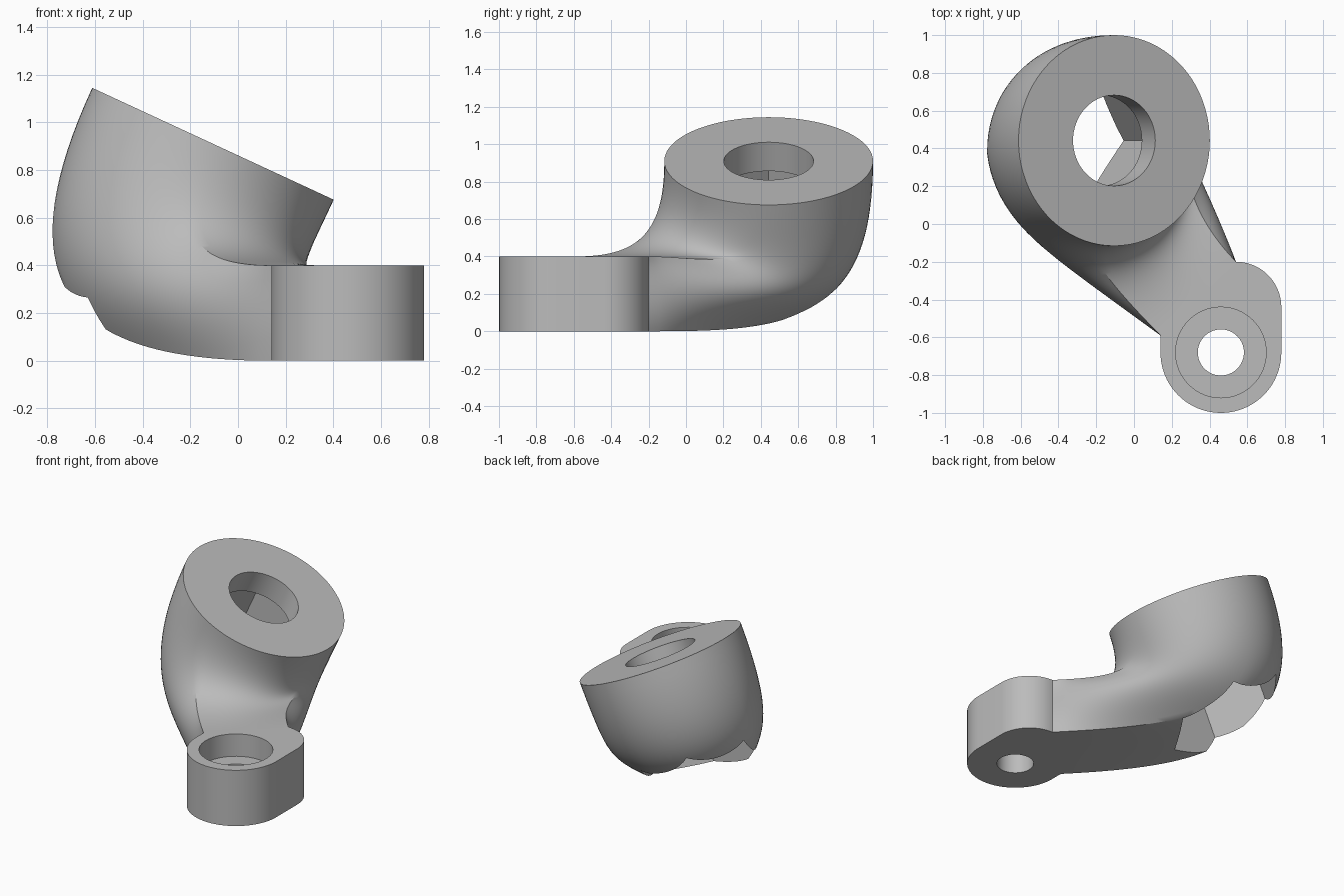
import bpy, bmesh, math
from mathutils import Vector, Matrix

cube = bpy.data.objects.get("Cube")
if cube:
    bpy.data.objects.remove(cube, do_unlink=True)

grey = bpy.data.materials.new("plain grey")
grey.use_nodes = True
grey.diffuse_color = (0.5, 0.5, 0.5, 1)
grey.node_tree.nodes["Principled BSDF"].inputs["Base Color"].default_value = grey.diffuse_color

HEIGHT = 0.4
RING_CENTRE = Vector((-0.105, 0.442, 0.91))
RING_RADIUS = 0.558
TILT = math.atan2(0.47, 1.015)
AXIS = Vector((math.sin(TILT), 0, math.cos(TILT)))
ACROSS = Vector((math.cos(TILT), 0, -math.sin(TILT)))
LEFT_EDGE, RIGHT_EDGE = Vector((0.14, -0.59, 0)), Vector((0.54, -0.2, 0))


def finish(name, bm):
    bmesh.ops.recalc_face_normals(bm, faces=bm.faces)
    mesh = bpy.data.meshes.new(name)
    bm.to_mesh(mesh)
    bm.free()
    mesh.materials.append(grey)
    obj = bpy.data.objects.new(name, mesh)
    bpy.context.collection.objects.link(obj)
    return obj


def activate(obj):
    bpy.ops.object.select_all(action='DESELECT')
    obj.select_set(True)
    bpy.context.view_layer.objects.active = obj


def bore(obj, centre, tilt, radius, low, high, sides=64, turn=0.0):
    """Cut a prism, measured along its own axis, out of obj."""
    bm = bmesh.new()
    place = (Matrix.Translation(centre) @ Matrix.Rotation(tilt, 4, 'Y')
             @ Matrix.Translation((0, 0, (low + high) / 2)) @ Matrix.Rotation(turn, 4, 'Z'))
    bmesh.ops.create_cone(bm, cap_ends=True, segments=sides, radius1=radius,
                          radius2=radius, depth=high - low, matrix=place)
    cutter = finish("cutter", bm)
    cutter.hide_render = True
    mod = obj.modifiers.new("bore", 'BOOLEAN')
    mod.operation, mod.solver, mod.object = 'DIFFERENCE', 'EXACT', cutter
    activate(obj)
    bpy.ops.object.modifier_apply(modifier=mod.name)
    bpy.data.objects.remove(cutter, do_unlink=True)


def smooth(obj):
    activate(obj)
    bpy.ops.object.shade_smooth_by_angle(angle=math.radians(30))


# Clamp lug: rounded outline extruded upward
def arc(cx, cy, r, start, end, steps):
    angles = [math.radians(start + (end - start) * i / steps) for i in range(steps + 1)]
    return [(cx + r * math.cos(a), cy + r * math.sin(a)) for a in angles]


outline = arc(0.46, -0.68, 0.32, 180, 360, 40) + arc(0.54, -0.44, 0.24, 0, 90, 20)
outline.append(LEFT_EDGE[:2])
bm = bmesh.new()
base = bm.faces.new([bm.verts.new((x, y, 0)) for x, y in outline])
top = bmesh.ops.extrude_face_region(bm, geom=[base])
bmesh.ops.translate(bm, vec=(0, 0, HEIGHT),
                    verts=[v for v in top["geom"] if isinstance(v, bmesh.types.BMVert)])
lug = finish("mounting_lug", bm)
LUG_CENTRE = Vector((0.46, -0.68, 0))
bore(lug, LUG_CENTRE, 0, 0.24, 0.24, 0.6)
bore(lug, LUG_CENTRE, 0, 0.122, -0.1, 0.5)
smooth(lug)

# Curved arm: rectangle at the lug blending into the tilted ring
SIDE, STEPS = 20, 40
up = Vector((0, 0, HEIGHT))
corners = [LEFT_EDGE + up, RIGHT_EDGE + up, RIGHT_EDGE, LEFT_EDGE]
width = (RIGHT_EDGE - LEFT_EDGE).normalized()
forward = up.normalized().cross(width)


def strand(side, f):
    """One lengthwise curve of the arm, from the rectangle to the ring."""
    start = corners[side].lerp(corners[(side + 1) % 4], f)
    angle = math.radians(90 * (side + f - 1))
    end = RING_CENTRE + RING_RADIUS * (ACROSS * math.cos(angle) + Vector((0, math.sin(angle), 0)))
    pull = 0.6 * (end - start).length
    bulge = {1: 0.3, 3: -0.12}.get(side, 0) * math.sin(math.pi * f)
    p1 = start + forward * pull + width * bulge
    p2 = end - AXIS * pull
    points = []
    for i in range(STEPS + 1):
        t = i / STEPS
        s = 1 - t
        points.append(start * s**3 + p1 * 3 * s * s * t + p2 * 3 * s * t * t + end * t**3)
    return points


bm = bmesh.new()
strands = [[bm.verts.new(p) for p in strand(side, k / SIDE)]
           for side in range(4) for k in range(SIDE)]
for n, a in enumerate(strands):
    b = strands[(n + 1) % len(strands)]
    for i in range(STEPS):
        bm.faces.new((a[i], b[i], b[i + 1], a[i + 1]))
for end in (0, STEPS):
    bm.faces.new([s[end] for s in strands])
arm = finish("curved_arm", bm)

# Round bore through the ring, then a six-sided pocket open underneath
bore(arm, RING_CENTRE, TILT, 0.24, -0.3, 0.2)
bore(arm, RING_CENTRE, TILT, 0.41, -1.7, -0.17, sides=6, turn=math.radians(30))
smooth(arm)
